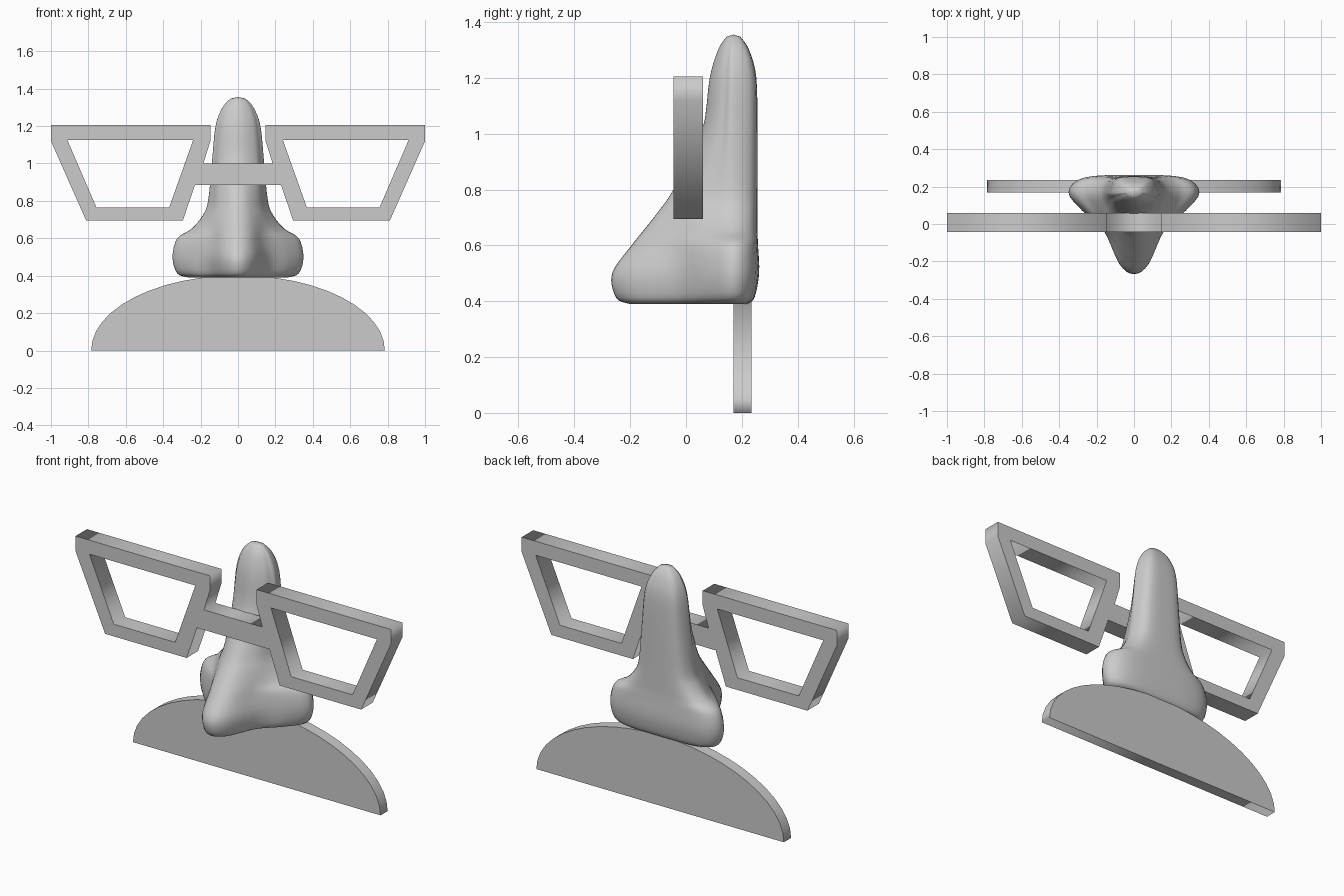
import bpy, bmesh, math
from mathutils import Vector

if "Cube" in bpy.data.objects:
    bpy.data.objects.remove(bpy.data.objects["Cube"])


def plate(name, loops, y, thickness):
    """Upright flat plate from closed (x, z) outlines; inner loops become holes."""
    cu = bpy.data.curves.new(name, 'CURVE')
    cu.dimensions = '2D'
    cu.fill_mode = 'BOTH'
    cu.extrude = thickness / 2
    for pts in loops:
        s = cu.splines.new('POLY')
        s.points.add(len(pts) - 1)
        for p, (x, z) in zip(s.points, pts):
            p.co = (x, z, 0, 1)
        s.use_cyclic_u = True
    ob = bpy.data.objects.new(name, cu)
    bpy.context.collection.objects.link(ob)
    ob.location.y = y
    ob.rotation_euler.x = math.pi / 2
    bpy.ops.object.select_all(action='DESELECT')
    ob.select_set(True)
    bpy.context.view_layer.objects.active = ob
    bpy.ops.object.convert(target='MESH')


def mirror(pts):
    return [(-x, z) for x, z in reversed(pts)]


# Glasses frame: one outline with two lens openings
half = [(0.185, 1.0), (0.148, 1.12), (0.148, 1.205), (1, 1.205), (1, 1.12),
        (0.812, 0.695), (0.295, 0.695), (0.23, 0.885)]
lens = [(0.24, 1.125), (0.912, 1.125), (0.757, 0.765), (0.368, 0.765)]
plate("glasses_frame", [half + mirror(half), lens, mirror(lens)], 0.008, 0.104)

# Moustache: half ellipse
N = 24
arc = [(0.785 * math.cos(math.pi * i / N), 0.402 * math.sin(math.pi * i / N))
       for i in range(N + 1)]
plate("moustache", [arc], 0.202, 0.065)


# Nose: smooth loft through horizontal sections
def catmull(a, b, c, d, t):
    return 0.5 * (2 * b + (c - a) * t + (2 * a - 5 * b + 4 * c - d) * t * t
                  + (3 * b - a - 3 * c + d) * t ** 3)


def section(z, yf, b, y2, w, yb):
    """Ridge in front (yf), flank (b, y2), nostril half width w, back yb."""
    ym = 0.17
    side = [(0.48 * b, yf + 0.23 * (y2 - yf)), (b, y2),
            (b + 0.6 * (w - b), (y2 + ym) / 2), (w, ym),
            (0.76 * w, yb - 0.15 * (yb - ym))]
    pts = [(0, yf)] + side + [(0, yb)] + mirror(side)
    n, k, ring = len(pts), 4, []
    p = [Vector((x, y, z)) for x, y in pts]
    for i in range(n):
        for j in range(k):
            ring.append(catmull(p[i - 1], p[i], p[(i + 1) % n], p[(i + 2) % n], j / k))
    return ring


# z, front y, flank x, flank y, half width, back y
rows = [(0.390, -0.20, 0.12, -0.02, 0.26, 0.22),
        (0.412, -0.25, 0.15, -0.03, 0.325, 0.245),
        (0.50, -0.265, 0.165, -0.03, 0.35, 0.262),
        (0.60, -0.195, 0.145, -0.03, 0.325, 0.258),
        (0.65, -0.155, 0.14, -0.01, 0.25, 0.256),
        (0.72, -0.10, 0.12, 0.0, 0.19, 0.256),
        (0.80, -0.045, 0.105, 0.03, 0.16, 0.256),
        (1.00, 0.055, 0.10, 0.095, 0.14, 0.256),
        (1.20, 0.085, 0.085, 0.115, 0.12, 0.252),
        (1.30, 0.115, 0.06, 0.135, 0.083, 0.226),
        (1.347, 0.145, 0.03, 0.155, 0.04, 0.195)]
secs = [section(*r) for r in rows]
rings = []
for i in range(len(secs) - 1):
    q = [secs[max(i - 1, 0)], secs[i], secs[i + 1], secs[min(i + 2, len(secs) - 1)]]
    for j in range(4):
        rings.append([catmull(*v, j / 4) for v in zip(*q)])
rings.append(secs[-1])

bm = bmesh.new()
grid = [[bm.verts.new(v) for v in r] for r in rings]
for lo, hi in zip(grid, grid[1:]):
    for i in range(len(lo)):
        j = (i + 1) % len(lo)
        bm.faces.new((lo[i], lo[j], hi[j], hi[i]))
bm.faces.new(grid[0][::-1])
tip = bm.verts.new((0, 0.17, 1.355))
for i in range(len(grid[-1])):
    bm.faces.new((grid[-1][i], grid[-1][(i + 1) % len(grid[-1])], tip))
bmesh.ops.recalc_face_normals(bm, faces=bm.faces)
me = bpy.data.meshes.new("nose")
bm.to_mesh(me)
bm.free()
nose = bpy.data.objects.new("nose", me)
bpy.context.collection.objects.link(nose)
bpy.ops.object.select_all(action='DESELECT')
nose.select_set(True)
bpy.context.view_layer.objects.active = nose
bpy.ops.object.shade_smooth_by_angle(angle=math.radians(60))
